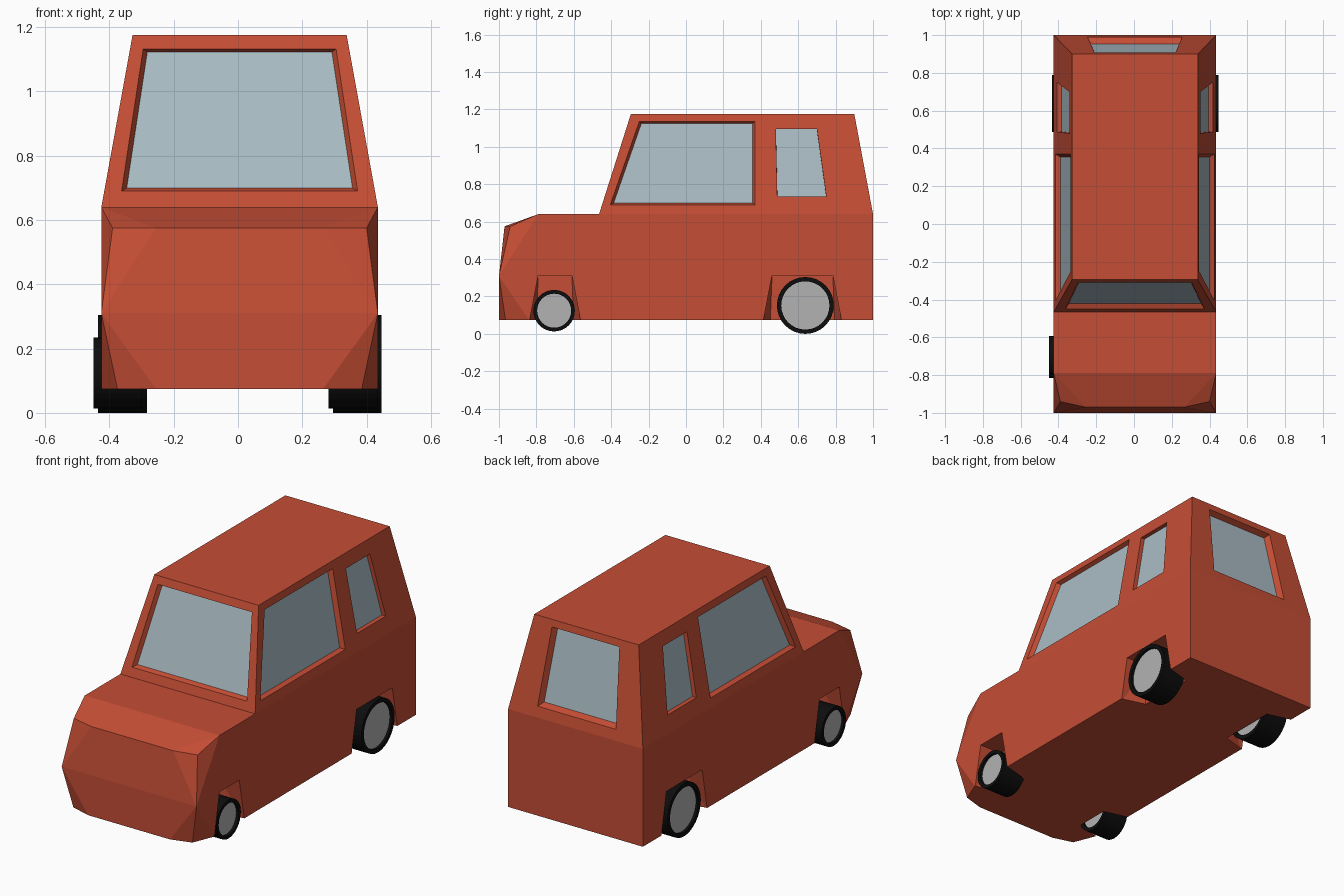
import bpy, bmesh
from math import pi
from mathutils import Vector, Matrix

if "Cube" in bpy.data.objects:
    bpy.data.objects.remove(bpy.data.objects["Cube"])

CX = 0.005  # body centre line


def material(name, rgb):
    m = bpy.data.materials.new(name)
    m.diffuse_color = (*rgb, 1)
    m.use_nodes = True
    m.node_tree.nodes["Principled BSDF"].inputs["Base Color"].default_value = m.diffuse_color
    return m


PAINT = material("paint", (0.56, 0.075, 0.035))
GLASS = material("glass", (0.40, 0.50, 0.55))
RUBBER = material("rubber", (0.004, 0.004, 0.004))
HUB = material("hub_grey", (0.45, 0.45, 0.45))


def add_object(name, bm, *mats):
    me = bpy.data.meshes.new(name)
    bm.to_mesh(me)
    bm.free()
    ob = bpy.data.objects.new(name, me)
    bpy.context.collection.objects.link(ob)
    for m in mats:
        me.materials.append(m)
    return ob


def hull(name, points, *mats):
    bm = bmesh.new()
    for p in points:
        bm.verts.new(p)
    res = bmesh.ops.convex_hull(bm, input=bm.verts)
    junk = [g for g in res["geom_interior"] + res["geom_unused"] if isinstance(g, bmesh.types.BMVert)]
    bmesh.ops.delete(bm, geom=list(set(junk)), context='VERTS')
    bmesh.ops.dissolve_limit(bm, angle_limit=0.005, verts=bm.verts, edges=bm.edges)
    bmesh.ops.recalc_face_normals(bm, faces=bm.faces)
    return add_object(name, bm, *mats)


def both(points):
    return [(CX + s * x, y, z) for s in (1, -1) for x, y, z in points]


def combine(target, tool, operation):
    tool.hide_render = True
    mod = target.modifiers.new("cut", 'BOOLEAN')
    mod.operation, mod.object, mod.solver = operation, tool, 'EXACT'
    bpy.context.view_layer.objects.active = target
    bpy.ops.object.modifier_apply(modifier=mod.name)
    bpy.data.objects.remove(tool)


# Lower body with rounded nose, joined to the tapered cabin
body = hull("body", both([
    (0.26, -1, 0.075), (0.38, -0.965, 0.075), (0.43, -0.84, 0.075), (0.43, 1, 0.075),
    (0.43, -1, 0.31), (0.26, -0.97, 0.575), (0.395, -0.94, 0.575),
    (0.43, -0.79, 0.64), (0.43, 1, 0.64)]), PAINT)
cabin = hull("cabin", both([
    (0.43, -0.465, 0.64), (0.43, 1, 0.64),
    (0.333, -0.295, 1.175), (0.333, 0.9, 1.175)]), PAINT)
combine(body, cabin, 'UNION')


# Wheel arches: pockets flaring outwards and downwards
def arch(side, y0, y1):
    pts = []
    for x, flare in ((0.46, 0.06), (0.29, 0.012)):
        pts += [(CX + side * x, y0, 0.313), (CX + side * x, y1, 0.313),
                (CX + side * x, y1 + flare, 0.0), (CX + side * x, y0 - flare, 0.0)]
    combine(body, hull("arch_cutter", pts), 'DIFFERENCE')


for side in (1, -1):
    arch(side, -0.79, -0.61)
    arch(side, 0.46, 0.785)


# Recessed windows: tapered pocket plus a glass pane on its floor
def window(name, quad, inward, shrink=0.955, depth=0.025):
    quad = [Vector(p) for p in quad]
    centre = sum(quad, Vector()) / 4
    inward = Vector(inward)

    def ring(t):
        k = 1 - (1 - shrink) * t / depth
        return [centre + (p - centre) * k + inward * t for p in quad]

    combine(body, hull("window_cutter", ring(-0.02) + ring(depth)), 'DIFFERENCE')
    bm = bmesh.new()
    f = bm.faces.new([bm.verts.new(p) for p in ring(depth - 0.001)])
    f.normal_update()
    if f.normal.dot(inward) > 0:
        f.normal_flip()
    add_object(name, bm, GLASS)


def side_x(z): return 0.43 - (z - 0.64) * 0.1813
def front_y(z): return -0.465 + (z - 0.64) * 0.3178
def rear_y(z): return 1 - (z - 0.64) * 0.1869


def end_quad(w_low, w_top, z0, z1, fy):
    return [(CX + x, fy(z), z) for x, z in ((-w_low, z0), (w_low, z0), (w_top, z1), (-w_top, z1))]


window("windshield", end_quad(0.367, 0.30, 0.69, 1.132, front_y), (0, 1, 0))
window("rear_window", end_quad(0.25, 0.215, 0.70, 1.135, rear_y), (0, -1, 0), 0.93, 0.035)
for side, tag in ((1, "right"), (-1, "left")):
    for name, prof, shrink in (
            ("front_side_window", [(-0.405, 0.69), (0.37, 0.69), (0.37, 1.135), (-0.25, 1.135)], 0.955),
            ("rear_side_window", [(0.488, 0.735), (0.75, 0.735), (0.70, 1.095), (0.48, 1.095)], 0.995)):
        quad = [(CX + side * side_x(z), y, z) for y, z in prof]
        window(f"{name}_{tag}", quad, (-side, 0, 0), shrink)


# Wheels: dark tyre with a sunken grey hub on each face
def wheel(name, x, y, z, r, rim, width=0.152):
    bm = bmesh.new()
    bmesh.ops.create_cone(bm, cap_ends=True, segments=32, radius1=r, radius2=r, depth=width)
    for cap in [f for f in bm.faces if len(f.verts) > 4]:
        bmesh.ops.inset_region(bm, faces=[cap], thickness=rim)
        normal = cap.normal.copy()
        floor = bmesh.ops.extrude_face_region(bm, geom=[cap])["geom"]
        bmesh.ops.delete(bm, geom=[cap], context='FACES_ONLY')
        bmesh.ops.translate(bm, vec=normal * -0.015,
                            verts=[g for g in floor if isinstance(g, bmesh.types.BMVert)])
        for g in floor:
            if isinstance(g, bmesh.types.BMFace):
                g.material_index = 1
    bmesh.ops.recalc_face_normals(bm, faces=bm.faces)
    ob = add_object(name, bm, RUBBER, HUB)
    ob.matrix_world = Matrix.Translation((x, y, z)) @ Matrix.Rotation(pi / 2, 4, 'Y')


for side, tag in ((1, "right"), (-1, "left")):
    wheel(f"front_wheel_{tag}", -0.008 + side * 0.366, -0.705, 0.124, 0.111, 0.02)
    wheel(f"rear_wheel_{tag}", 0.006 + side * 0.365, 0.638, 0.152, 0.152, 0.023)
